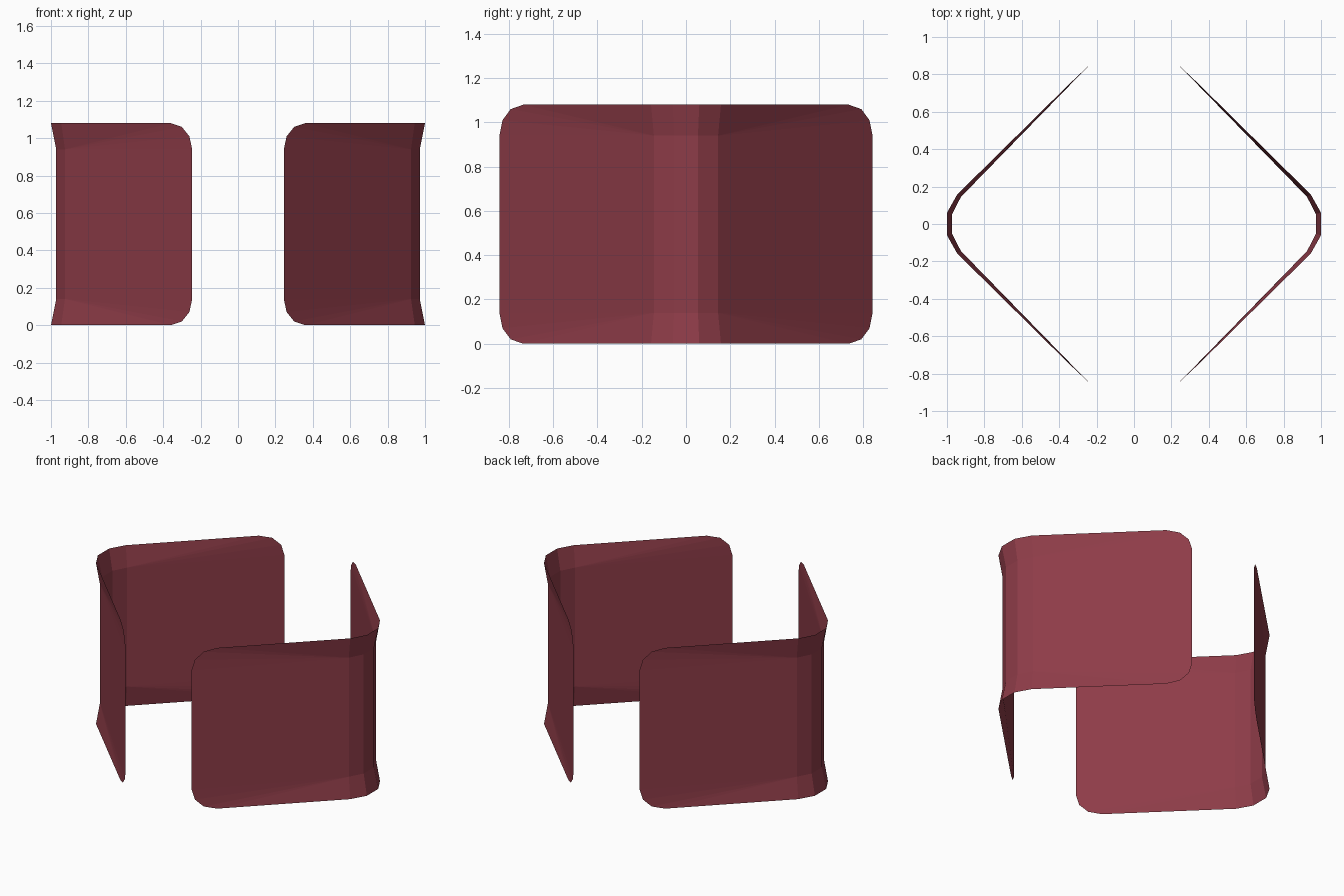
import bpy, bmesh

if "Cube" in bpy.data.objects:
    bpy.data.objects.remove(bpy.data.objects["Cube"])

# Shared burgundy material
mat = bpy.data.materials.new("burgundy")
mat.diffuse_color = (0.27, 0.045, 0.065, 1)
mat.use_nodes = True
mat.node_tree.nodes["Principled BSDF"].inputs["Base Color"].default_value = mat.diffuse_color

# Plan-view profiles (x, y): straight band and flared rim
WALL = [(0.972, 0), (0.972, 0.054), (0.925, 0.145), (0.245, 0.843)]
RIM = [(1.0, 0), (1.0, 0.06), (0.945, 0.158)]
# Rounded end corner (x, y, z above centre)
CORNER = [(0.36, 0.735, 0.54), (0.30, 0.792, 0.52), (0.26, 0.829, 0.47)]
BAND, TOP = 0.40, 0.54


def make_panel(name, side):
    """One quarter of a bent panel, mirrored in y and z."""
    bm = bmesh.new()
    v = bm.verts.new
    mid = [v((side * x, y, 0)) for x, y in WALL]
    band = [v((side * x, y, BAND)) for x, y in WALL]
    rim = [v((side * x, y, TOP)) for x, y in RIM]
    corner = [v((side * x, y, z)) for x, y, z in CORNER]

    def face(*vs):
        bm.faces.new(vs if side > 0 else vs[::-1])

    # Upright wall and flared rim around the bend
    for i in range(3):
        face(mid[i], mid[i + 1], band[i + 1], band[i])
    for i in range(2):
        face(band[i], band[i + 1], rim[i + 1], rim[i])
    # Rim of the wing, fanned into the rounded corner
    fan = [band[3], corner[2], corner[1], corner[0], rim[2]]
    for a, b in zip(fan, fan[1:]):
        face(band[2], a, b)

    me = bpy.data.meshes.new(name)
    bm.to_mesh(me)
    bm.free()
    me.materials.append(mat)
    ob = bpy.data.objects.new(name, me)
    ob.location.z = TOP
    bpy.context.collection.objects.link(ob)
    m = ob.modifiers.new("mirror", 'MIRROR')
    m.use_axis = (False, True, True)


make_panel("right_panel", 1)
make_panel("left_panel", -1)
